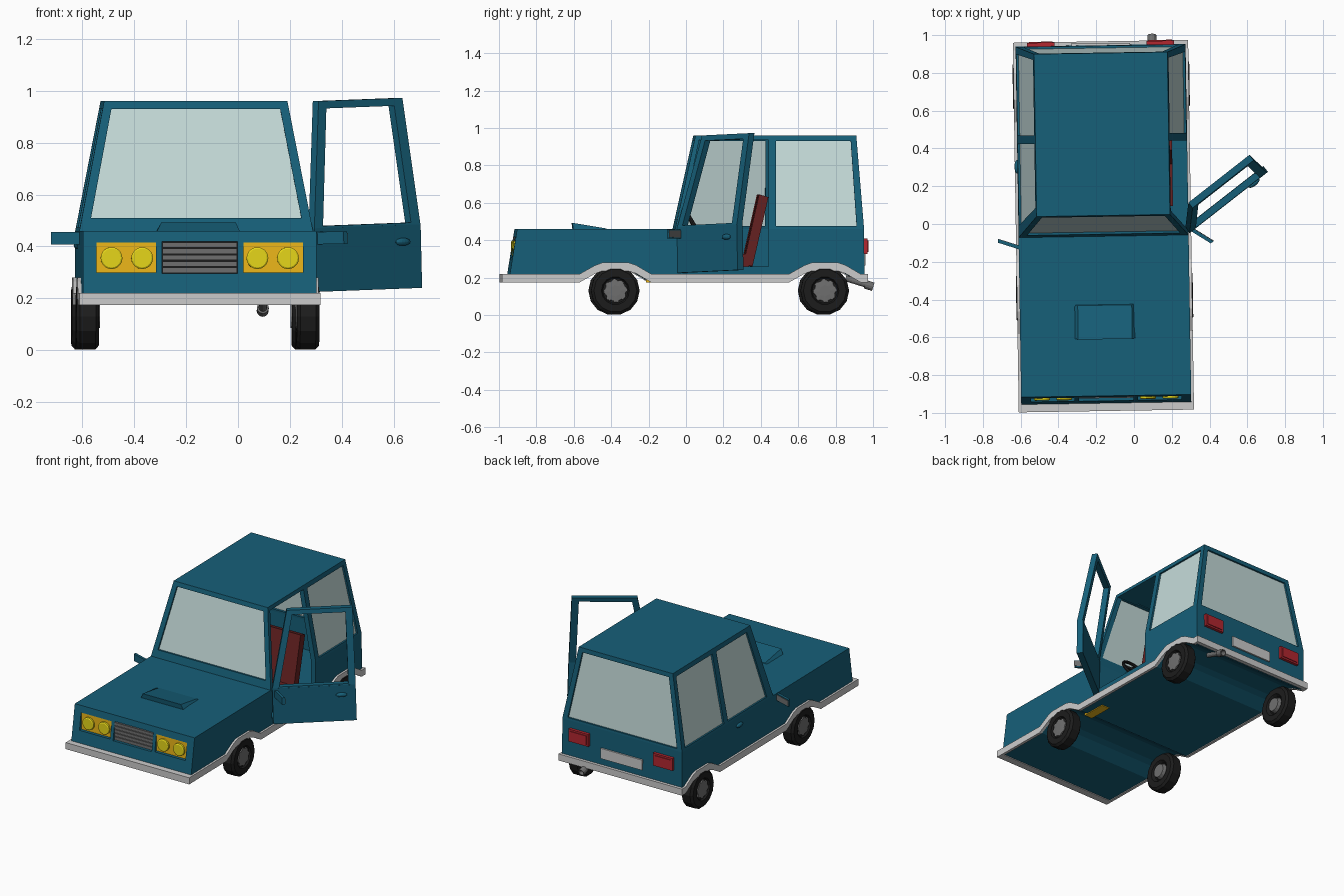
import bpy, bmesh, math
from mathutils import Matrix, Vector

if "Cube" in bpy.data.objects:
    bpy.data.objects.remove(bpy.data.objects["Cube"])

CAR = Matrix.Translation((-0.162, 0, 0)) @ Matrix.Rotation(0.016, 4, 'Z')
DOOR = (Matrix.Translation((0.305, -0.04, 0)) @ Matrix.Rotation(math.radians(-52), 4, 'Z')
        @ Matrix.Rotation(0.03, 4, 'X'))
frame = CAR


def mat(name, r, g, b):
    m = bpy.data.materials.new(name)
    m.diffuse_color = (r, g, b, 1)
    m.use_nodes = True
    m.node_tree.nodes["Principled BSDF"].inputs["Base Color"].default_value = m.diffuse_color
    return m


BLUE = mat("paint", 0.008, 0.115, 0.19)
GLASS = mat("glass", 0.55, 0.70, 0.69)
CHROME = mat("trim_grey", 0.55, 0.55, 0.55)
DARKGREY = mat("grille_grey", 0.16, 0.16, 0.16)
BLACK = mat("rubber", 0.012, 0.012, 0.012)
AMBER = mat("lamp_panel", 0.85, 0.48, 0.01)
YELLOW = mat("lamp_lens", 0.8, 0.68, 0.01)
RED = mat("tail_red", 0.45, 0.02, 0.03)
MAROON = mat("seat_red", 0.13, 0.015, 0.015)


def finish(name, bm, m):
    bmesh.ops.recalc_face_normals(bm, faces=bm.faces)
    me = bpy.data.meshes.new(name)
    bm.to_mesh(me)
    bm.free()
    ob = bpy.data.objects.new(name, me)
    bpy.context.collection.objects.link(ob)
    if m:
        me.materials.append(m)
    ob.matrix_world = frame
    return ob


def slab(name, pts, vec, m=None):
    """Planar outline pushed along a vector."""
    bm = bmesh.new()
    f = bm.faces.new([bm.verts.new(p) for p in pts])
    r = bmesh.ops.extrude_face_region(bm, geom=[f], use_keep_orig=True)
    bmesh.ops.translate(bm, vec=vec, verts=[v for v in r['geom'] if isinstance(v, bmesh.types.BMVert)])
    return finish(name, bm, m)


def prism_x(name, yz, a, b, m=None):
    return slab(name, [(a, y, z) for y, z in yz], (b - a, 0, 0), m)


def prism_y(name, xz, a, b, m=None):
    return slab(name, [(x, a, z) for x, z in xz], (0, b - a, 0), m)


def box(name, x0, x1, y0, y1, z0, z1, m=None):
    return prism_x(name, [(y0, z0), (y1, z0), (y1, z1), (y0, z1)], x0, x1, m)


def frustum(name, low, high, m=None):
    bm = bmesh.new()
    rings = [[bm.verts.new((x, y, z)) for x, y in ((-w, a), (w, a), (w, b), (-w, b))]
             for w, a, b, z in (low, high)]
    bm.faces.new(rings[0])
    bm.faces.new(rings[1])
    for i in range(4):
        j = (i + 1) % 4
        bm.faces.new((rings[0][i], rings[0][j], rings[1][j], rings[1][i]))
    return finish(name, bm, m)


def lathe(name, prof, n, m, place=Matrix(), loop=False, notch=1.0):
    """Revolve (axial, radius) points about x."""
    bm = bmesh.new()
    rings = []
    for x, r in prof:
        ring = []
        for i in range(n):
            a = 2 * math.pi * i / n
            k = r * (notch if i % 4 > 1 else 1)
            ring.append(bm.verts.new(place @ Vector((x, k * math.cos(a), k * math.sin(a)))))
        rings.append(ring)
    for p, q in zip(rings, rings[1:] + (rings[:1] if loop else [])):
        for i in range(n):
            j = (i + 1) % n
            bm.faces.new((p[i], p[j], q[j], q[i]))
    if not loop:
        bm.faces.new(rings[0])
        bm.faces.new(rings[-1])
    return finish(name, bm, m)


def cut(ob, cutters):
    for c in cutters:
        md = ob.modifiers.new("cut", 'BOOLEAN')
        md.operation, md.solver, md.object = 'DIFFERENCE', 'EXACT', c
    bpy.context.view_layer.update()
    me = bpy.data.meshes.new_from_object(ob.evaluated_get(bpy.context.evaluated_depsgraph_get()))
    ob.modifiers.clear()
    ob.data = me


def discard(obs):
    for o in obs:
        bpy.data.objects.remove(o)


# lower edge line with raised wheel arches
AXLES = (-0.385, 0.735)
ARCH = [(-0.19, 0), (-0.11, 0.045), (-0.07, 0.06), (0.07, 0.06), (0.11, 0.047), (0.19, 0)]


def edge(z, y0, y1):
    return [(y0, z)] + [(c + dy, z + dz) for c in AXLES for dy, dz in ARCH] + [(y1, z)]


# lower body and cabin shell
body = prism_x("lower_body", edge(0.18, -0.955, 0.947) + [(0.945, 0.46), (-0.91, 0.46)], -0.45, 0.45, BLUE)
cabin = frustum("cabin", (0.45, -0.065, 0.945, 0.46), (0.353, 0.045, 0.905, 0.96), BLUE)
opening = prism_x("door_opening", [(-0.05, 0.26), (0.435, 0.26), (0.435, 0.935), (0.065, 0.935), (-0.04, 0.46)], 0.2, 0.6)
SHIELD = [(-0.405, 0.51), (0.405, 0.51), (0.325, 0.93), (-0.325, 0.93)]
BACK = [(-0.41, 0.475), (0.41, 0.475), (0.325, 0.93), (-0.325, 0.93)]
FRONT_SIDE = [(0.0, 0.475), (0.43, 0.475), (0.43, 0.93), (0.09, 0.93)]
REAR_SIDE = [(0.475, 0.475), (0.905, 0.475), (0.875, 0.93), (0.475, 0.93)]
inner = frustum("inner", (0.426, -0.033, 0.915, 0.40), (0.325, 0.0845, 0.872, 0.935))
holes = [inner, opening,
         prism_y("hole", SHIELD, -0.3, 0.25), prism_y("hole", BACK, 0.8, 1.1),
         prism_x("hole", FRONT_SIDE, -0.6, -0.25), prism_x("hole", REAR_SIDE, -0.6, 0.6)]
cut(cabin, holes)
well = [box("well", -0.415, 0.415, -0.02, 0.91, 0.26, 0.6), opening,
        box("recess", -0.398, -0.168, -1.1, -0.9, 0.30, 0.415),
        box("recess", 0.168, 0.398, -1.1, -0.9, 0.30, 0.415),
        box("recess", -0.145, 0.145, -1.1, -0.9, 0.295, 0.42)]
cut(body, well)
discard(set(holes + well))

# glass
slab("windshield", [(x, -0.053 + 0.22 * (z - 0.46), z) for x, z in SHIELD], (0, 0.006, 0), GLASS)
slab("rear_glass", [(x, 0.933 - 0.08 * (z - 0.46), z) for x, z in BACK], (0, -0.006, 0), GLASS)
for name, s, pts in (("left_front_glass", -1, FRONT_SIDE), ("left_rear_glass", -1, REAR_SIDE),
                     ("right_rear_glass", 1, REAR_SIDE)):
    slab(name, [(s * (0.438 - 0.194 * (z - 0.46)), y, z) for y, z in pts], (-s * 0.006, 0, 0), GLASS)

# grey trim and bumpers
strip = edge(0.175, -0.99, 0.967) + edge(0.22, -0.99, 0.967)[::-1]
for s in (-1, 1):
    prism_x("side_trim", strip, s * 0.445, s * 0.464, CHROME)
box("front_bumper", -0.464, 0.464, -0.99, -0.94, 0.175, 0.22, CHROME)
box("rear_bumper", -0.464, 0.464, 0.94, 0.967, 0.175, 0.22, CHROME)

# headlights, grille and hood scoop
for s in (-1, 1):
    box("lamp_panel", s * 0.168, s * 0.398, -0.914, -0.898, 0.30, 0.415, AMBER)
    for x in (0.222, 0.34):
        lathe("headlight", [(0, 0.042), (0.016, 0.042), (0.02, 0.036)], 20, YELLOW,
              Matrix.Translation((s * x, -0.91, 0.355)) @ Matrix.Rotation(-math.pi / 2, 4, 'Z'))
box("grille", -0.145, 0.145, -0.908, -0.898, 0.295, 0.42, BLACK)
for i in range(5):
    z = 0.298 + i * 0.0245
    box("grille_slat", -0.144, 0.144, -0.922, -0.905, z, z + 0.02, DARKGREY)
scoop = slab("hood_scoop", [(-0.16, -0.605, 0.458), (0.16, -0.605, 0.458), (0.143, -0.61, 0.493), (-0.143, -0.61, 0.493)],
             (0, 0.18, 0), BLUE)
for v in scoop.data.vertices:
    if v.co.y > -0.5 and v.co.z > 0.48:
        v.co.z = 0.463

# tail lights, plate, exhaust
for s in (-1, 1):
    box("tail_light", s * 0.243, s * 0.39, 0.93, 0.965, 0.325, 0.41, RED)
    box("tail_light_lens", s * 0.255, s * 0.378, 0.94, 0.97, 0.337, 0.398, RED)
box("rear_plate", -0.155, 0.155, 0.93, 0.957, 0.265, 0.335, CHROME)
lathe("exhaust", [(-0.08, 0.016), (0.03, 0.016), (0.03, 0.023), (0.075, 0.023), (0.075, 0.017), (0.04, 0.015)],
      12, DARKGREY, Matrix.Translation((0.273, 0.925, 0.173)) @ Matrix.Rotation(-0.3, 4, 'X')
      @ Matrix.Rotation(math.pi / 2, 4, 'Z'))
box("underside_plate", 0.33, 0.39, -0.22, -0.05, 0.175, 0.19, AMBER)

# wheels
for y in AXLES:
    for s in (-1, 1):
        p = Matrix.Translation((0, y, 0.13)) @ Matrix.Diagonal((s, 1, 1, 1))
        lathe("tire", [(0.40, 0.06), (0.381, 0.075), (0.381, 0.115), (0.394, 0.13), (0.454, 0.13), (0.468, 0.115),
                       (0.468, 0.075), (0.456, 0.068)], 14, BLACK, p)
        lathe("hub", [(0.45, 0.064), (0.464, 0.062), (0.466, 0.03)], 32, DARKGREY, p, notch=0.88)
        lathe("inner_hub", [(0.376, 0.045), (0.405, 0.055)], 14, DARKGREY, p)

# interior
for s in (-1, 1):
    x0, x1 = s * 0.06, s * 0.37
    prism_x("seat_back", [(0.30, 0.27), (0.35, 0.26), (0.435, 0.63), (0.385, 0.645)], x0, x1, MAROON)
    box("seat_cushion", x0, x1, 0.09, 0.33, 0.26, 0.325, MAROON)
ring = [(0.011 * math.cos(i * math.pi / 4), 0.08 + 0.011 * math.sin(i * math.pi / 4)) for i in range(8)]
hold = (Matrix.Translation((0.21, 0.05, 0.46)) @ Matrix.Rotation(math.radians(-60), 4, 'X')
        @ Matrix.Rotation(math.radians(-90), 4, 'Y'))
lathe("steering_wheel", ring, 20, BLACK, hold, loop=True)
lathe("steering_column", [(-0.12, 0.012), (0.005, 0.012), (0.008, 0.025)], 10, BLACK, hold)
box("steering_spoke", 0.14, 0.28, 0.045, 0.055, 0.452, 0.468, BLACK)


# mirrors and handles
def mirror(a, b):
    for name, d0, z0, z1, t, m in (("mirror", 0, 0.408, 0.456, 0.018, BLUE),
                                   ("mirror_glass", 0.018, 0.414, 0.45, 0.003, DARKGREY)):
        p = [(a[0], a[1] + d0, z0), (b[0], b[1] + d0, z0), (b[0], b[1] + d0, z1), (a[0], a[1] + d0, z1)]
        slab(name, p, (0, t, 0), m)


def handle(x, y):
    bm = bmesh.new()
    bmesh.ops.create_uvsphere(bm, u_segments=16, v_segments=8, radius=1,
                              matrix=Matrix.Translation((x, y, 0.405)) @ Matrix.Diagonal((0.014, 0.036, 0.015, 1)))
    finish("door_handle", bm, BLUE)


mirror((-0.44, -0.13), (-0.56, -0.09))
handle(-0.452, 0.31)

# open door, built in its own hinged frame (x outward, y along the door)
frame = DOOR
box("door_panel", -0.04, 0, 0, 0.52, 0.225, 0.47, BLUE)
surround = prism_x("door_frame", [(0, 0.465), (0.52, 0.465), (0.52, 0.957), (0.11, 0.957)], -0.036, 0, BLUE)
hole = prism_x("hole", [(0.045, 0.478), (0.475, 0.478), (0.475, 0.928), (0.143, 0.928)], -0.1, 0.1)
cut(surround, [hole])
discard([hole])
for v in surround.data.vertices:
    v.co.x -= 0.194 * (v.co.z - 0.465)
mirror((-0.005, 0.012), (0.112, 0.055))
handle(0.002, 0.43)
